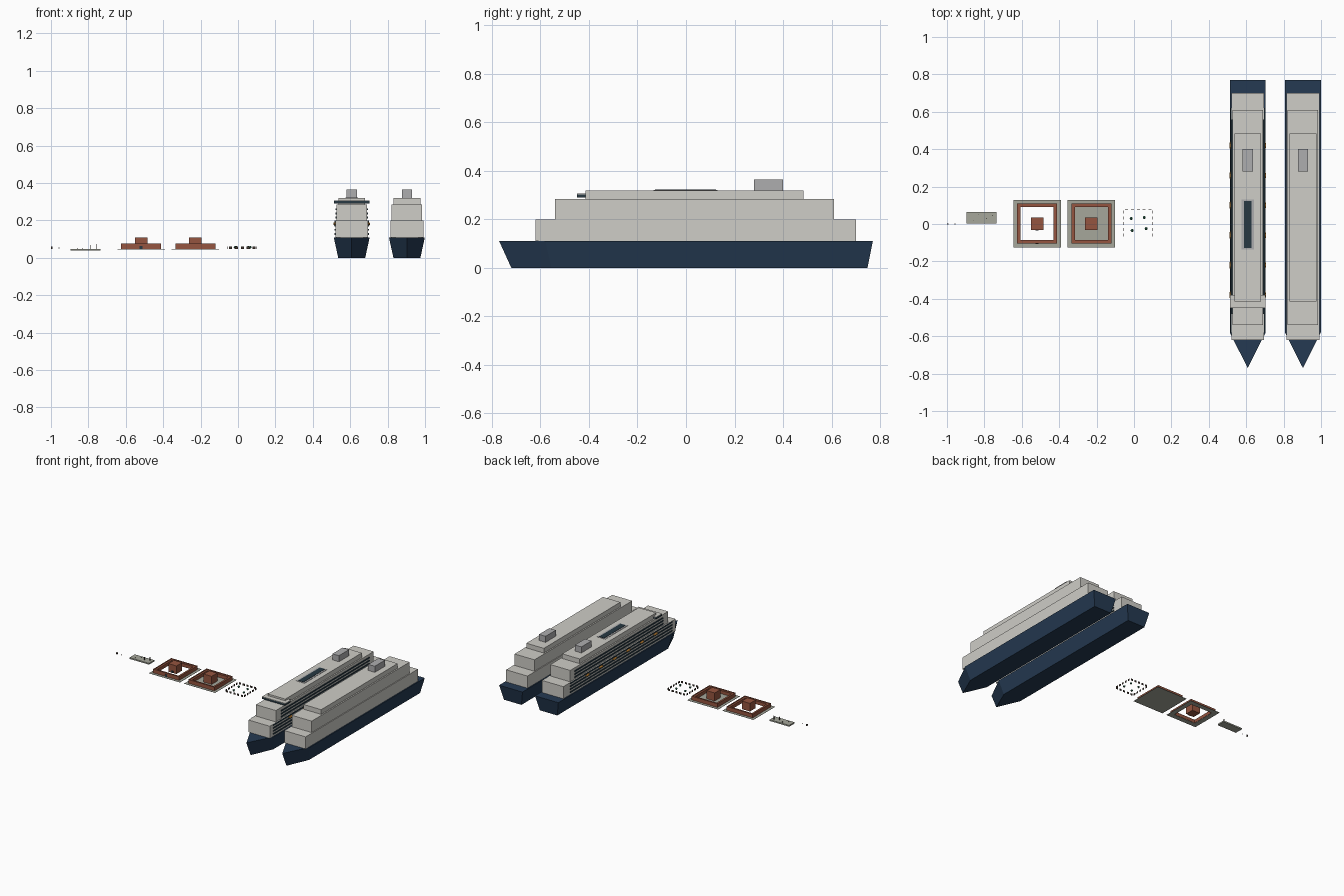
import bpy, bmesh, math

if "Cube" in bpy.data.objects:
    bpy.data.objects.remove(bpy.data.objects["Cube"])


def mat(name, r, g, b):
    m = bpy.data.materials.new(name)
    m.diffuse_color = (r, g, b, 1)
    m.use_nodes = True
    m.node_tree.nodes["Principled BSDF"].inputs["Base Color"].default_value = m.diffuse_color
    return m


NAVY = mat("navy", 0.018, 0.042, 0.085)
CREAM = mat("cream", 0.62, 0.61, 0.57)
FUNNEL = mat("funnel_grey", 0.42, 0.42, 0.43)
GLASS = mat("dark_glass", 0.02, 0.04, 0.055)
BRICK = mat("brick", 0.30, 0.09, 0.05)
STONE = mat("stone", 0.38, 0.39, 0.33)
ORANGE = mat("orange", 0.65, 0.27, 0.04)
GREEN = mat("green", 0.03, 0.18, 0.10)
WOOD = mat("dark_wood", 0.06, 0.04, 0.03)


def finish(name, bm, m):
    bmesh.ops.recalc_face_normals(bm, faces=bm.faces)
    me = bpy.data.meshes.new(name)
    bm.to_mesh(me)
    bm.free()
    me.materials.append(m)
    ob = bpy.data.objects.new(name, me)
    bpy.context.collection.objects.link(ob)
    return ob


def add_box(bm, x0, x1, y0, y1, z0, z1):
    r = bmesh.ops.create_cube(bm, size=1)
    for v in r["verts"]:
        v.co = (x0 + (v.co.x + .5) * (x1 - x0),
                y0 + (v.co.y + .5) * (y1 - y0),
                z0 + (v.co.z + .5) * (z1 - z0))


def boxes(name, dims, m):
    bm = bmesh.new()
    for d in dims:
        add_box(bm, *d)
    return finish(name, bm, m)


def square_ring(cx, cy, r_in, r_out, z0, z1):
    return [(cx - r_out, cx + r_out, cy - r_out, cy - r_in, z0, z1),
            (cx - r_out, cx + r_out, cy + r_in, cy + r_out, z0, z1),
            (cx - r_out, cx - r_in, cy - r_in, cy + r_in, z0, z1),
            (cx + r_in, cx + r_out, cy - r_in, cy + r_in, z0, z1)]


def hull(name, cx):
    # flared hull lofted between a keel outline and a deck outline
    bm = bmesh.new()
    loops = []
    for half, bow, shoulder, stern, z in ((0.072, -0.72, -0.555, 0.748, 0), (0.096, -0.77, -0.58, 0.77, 0.11)):
        pts = [(0, bow), (half, shoulder), (half, stern), (-half, stern), (-half, shoulder)]
        loops.append([bm.verts.new((cx + x, y, z)) for x, y in pts])
    low, top = loops
    bm.faces.new(low)
    bm.faces.new(top)
    for i in range(5):
        j = (i + 1) % 5
        bm.faces.new((low[i], low[j], top[j], top[i]))
    finish(name, bm, NAVY)


def ship(cx, tag):
    hull(tag + "_hull", cx)
    # stepped cabin decks and funnel
    for i, (h, y0, y1, z0, z1) in enumerate(((0.088, -0.62, 0.70, 0.11, 0.20),
                                             (0.082, -0.54, 0.61, 0.20, 0.285),
                                             (0.072, -0.415, 0.485, 0.285, 0.32))):
        boxes(f"{tag}_cabin_deck_{i}", [(cx - h, cx + h, y0, y1, z0, z1)], CREAM)
    boxes(tag + "_funnel", [(cx - .027, cx + .027, 0.28, 0.40, 0.32, 0.365)], FUNNEL)


NEAR = 0.608
ship(NEAR, "detailed_ship")
ship(0.903, "plain_ship")

# balcony rows on the detailed ship
glass, slabs = [], []
for s in (-1, 1):
    for half, y0, y1, levels in ((0.088, -0.58, 0.62, (0.128, 0.150, 0.172, 0.194)),
                                 (0.082, -0.48, 0.56, (0.216, 0.238, 0.260))):
        for z in levels:
            a, b = sorted((NEAR + s * (half - .002), NEAR + s * (half + .004)))
            glass.append((a, b, y0, y1, z - .005, z + .005))
boxes("balcony_rows", glass, GLASS)

# lifeboats
bm = bmesh.new()
for s in (-1, 1):
    for k in range(6):
        r = bmesh.ops.create_uvsphere(bm, u_segments=8, v_segments=6, radius=1)
        for v in r["verts"]:
            v.co = (NEAR + s * .091 + v.co.x * .007, -0.38 + k * .16 + v.co.y * .025, 0.182 + v.co.z * .009)
finish("lifeboats", bm, ORANGE)

# bridge wings and pool
boxes("bridge_glass", [(NEAR - .095, NEAR + .095, -0.45, -0.385, 0.290, 0.303)], GLASS)
boxes("bridge_roof", [(NEAR - .096, NEAR + .096, -0.45, -0.38, 0.303, 0.307)], CREAM)
boxes("pool_surround", [(NEAR - .034, NEAR + .034, -0.135, 0.13, 0.319, 0.322)], FUNNEL)
boxes("pool_water", [(NEAR - .021, NEAR + .021, -0.128, 0.124, 0.320, 0.324)], GLASS)

# two forts: thin base, square wall with parapet, central tower
G = 0.048
for tag, cx, solid in (("open_fort", -0.518, False), ("floored_fort", -0.228, True)):
    if solid:
        base = [(cx - .127, cx + .127, -0.125, 0.129, G - .002, G)]
    else:
        base = square_ring(cx, .002, .09, .127, G - .002, G)
    boxes(tag + "_base", base, STONE)
    boxes(tag + "_wall", square_ring(cx, .002, .088, .107, G, 0.072), BRICK)
    boxes(tag + "_parapet", square_ring(cx, .002, .102, .107, 0.072, 0.076), BRICK)
    boxes(tag + "_tower", [(cx - .033, cx + .033, -.031, .035, G, 0.108)], BRICK)
    if not solid:
        boxes(tag + "_gate", [(cx - .008, cx + .008, -.107, -.104, G, 0.064)], GLASS)
        boxes(tag + "_tower_door", [(cx - .008, cx + .008, -.034, -.03, G, 0.064)], GLASS)

# fort fittings: broken square of low rails and small trees
rails = []
for k in range(5):
    t = -0.062 + k * .031
    for e in (-.077, .077):
        rails.append((.023 + t - .008, .023 + t + .008, .002 + e - .001, .002 + e + .001, G, .062))
        rails.append((.023 + e - .001, .023 + e + .001, .002 + t - .008, .002 + t + .008, G, .062))
boxes("low_rails", rails, WOOD)
trees = ((-.015, .03), (.055, .035), (-.01, -.035), (.065, -.025))
boxes("tree_trunks", [(x - .003, x + .003, y - .003, y + .003, G, .056) for x, y in trees], WOOD)
bm = bmesh.new()
for x, y in trees:
    r = bmesh.ops.create_icosphere(bm, subdivisions=1, radius=.009)
    for v in r["verts"]:
        v.co = (v.co.x + x, v.co.y + y, v.co.z * .8 + .057)
finish("tree_crowns", bm, GREEN)

# jetty with posts
boxes("jetty", [(-.895, -.735, .003, .065, .038, G)], STONE)
boxes("jetty_posts", [(x - .002, x + .002, y - .002, y + .002, G, z) for x, y, z in
                      ((-.86, .02, .054), (-.83, .05, .054), (-.79, .03, .07), (-.755, .045, .074))], WOOD)

# tiny standing figure and marker
boxes("figure_body", [(-1.0, -.992, -.004, .004, G, .060)], WOOD)
boxes("marker", [(-.959, -.955, -.002, .002, .05, .056)], WOOD)
